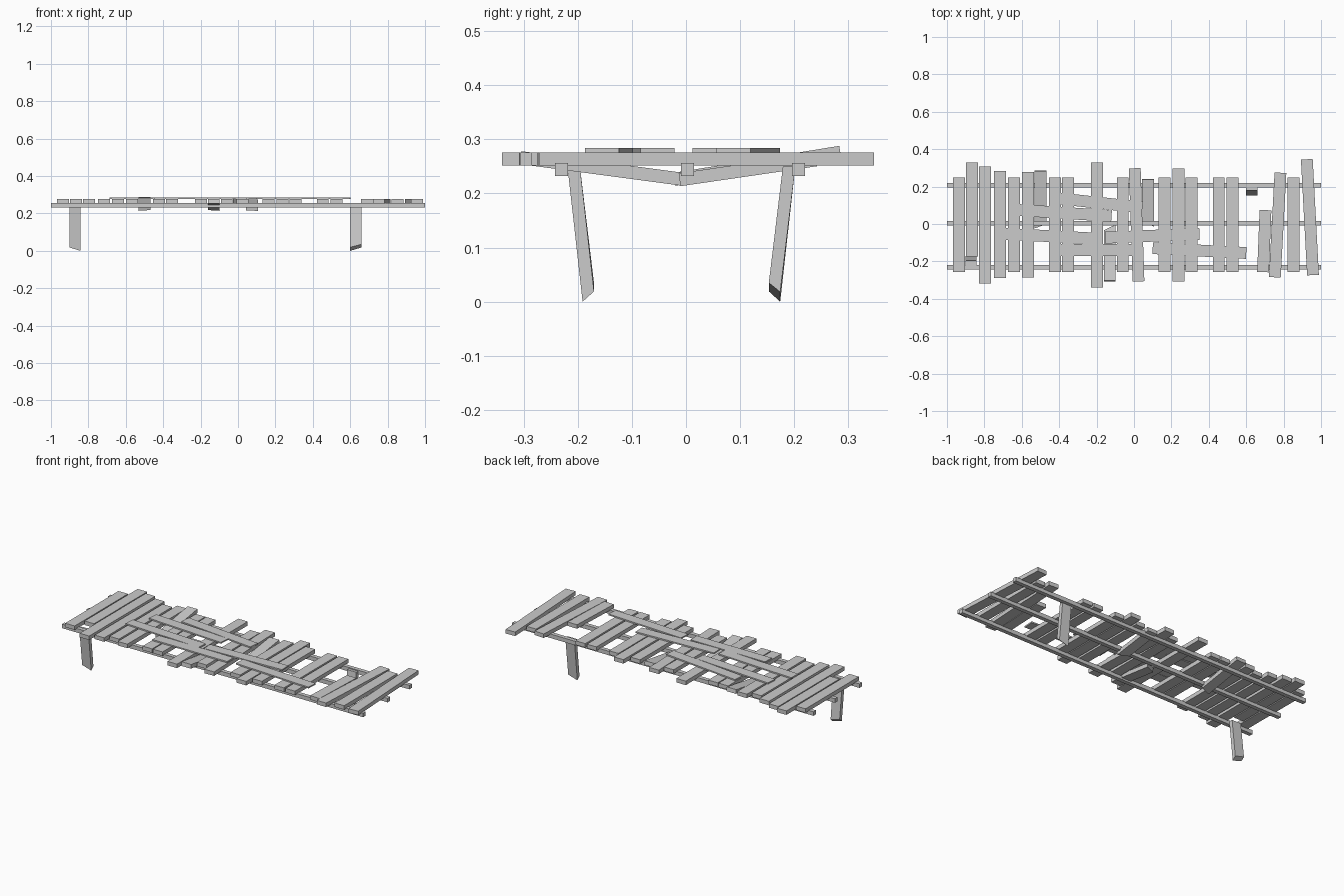
import bpy
import bmesh
from mathutils import Vector


def solid(name, bottom, top):
    # closed prism between two matching quads
    bm = bmesh.new()
    b = [bm.verts.new(p) for p in bottom]
    t = [bm.verts.new(p) for p in top]
    bm.faces.new(b[::-1])
    bm.faces.new(t)
    for i in range(4):
        j = (i + 1) % 4
        bm.faces.new((b[i], b[j], t[j], t[i]))
    bmesh.ops.recalc_face_normals(bm, faces=bm.faces)
    me = bpy.data.meshes.new(name)
    bm.to_mesh(me)
    bm.free()
    ob = bpy.data.objects.new(name, me)
    bpy.context.collection.objects.link(ob)
    return ob


def board(name, a, b, width=0.063, thick=0.024, skew=0.0):
    # board along the centre line a-b; skew slants the end at b
    a, b = Vector(a), Vector(b)
    d = (b - a).normalized()
    side = d.cross(Vector((0, 0, 1))).normalized() * width / 2
    up = side.cross(d).normalized() * thick / 2
    s = d * skew
    ring = [a - side, a + side, b + side + s, b - side - s]
    return solid(name, [p - up for p in ring], [p + up for p in ring])


# Three long support beams
for y in (-0.23, 0.003, 0.208):
    board("support_beam", (-1, y, 0.244), (1, y, 0.244), 0.024, 0.024)

# Cross planks of standard length
Z = 0.264
for x in (-0.936, -0.642, -0.422, -0.353, -0.06, 0.163, 0.238 + 0.069,
          0.453, 0.527, 0.853):
    board("deck_plank", (x, -0.257, Z), (x, 0.248, Z))

# Irregular cross planks: x and y of the front end, x and y of the back end
for x0, y0, x1, y1 in (
        (-0.866, -0.173, -0.866, 0.33), (-0.797, -0.318, -0.797, 0.308),
        (-0.717, -0.29, -0.717, 0.283), (-0.567, -0.285, -0.567, 0.277),
        (-0.198, -0.34, -0.198, 0.33), (0.024, -0.307, 0.004, 0.298),
        (0.238, -0.307, 0.238, 0.298), (0.69, -0.257, 0.703, 0.074),
        (0.753, -0.285, 0.783, 0.274), (0.957, -0.273, 0.924, 0.346)):
    board("uneven_plank", (x0, y0, Z), (x1, y1, Z))

# Snapped planks sagging to the middle
board("broken_plank", (-0.5, 0.285, 0.276), (-0.5, -0.01, 0.228), skew=0.012)
board("broken_plank", (0.075, 0.24, 0.262), (0.075, 0.0, 0.227), skew=-0.012)
board("broken_plank", (-0.13, -0.305, 0.266), (-0.13, -0.02, 0.228), skew=0.015)

# Thin walking boards laid lengthwise on top
for x0, y0, x1, y1 in (
        (-0.45, 0.142, 0.045, 0.088), (-0.62, 0.075, -0.12, 0.043),
        (-0.685, -0.053, -0.183, -0.079), (-0.155, -0.073, 0.35, -0.053),
        (-0.45, -0.139, 0.047, -0.139), (0.10, -0.129, 0.60, -0.155)):
    board("top_board", (x0, y0, 0.28), (x1, y1, 0.28), 0.063, 0.008)

# Two leaning legs with mitred feet (x of low side, x of high side, y sign)
for name, lo, hi, s in (("front_leg", -0.841, -0.901, -1),
                        ("back_leg", 0.6, 0.66, 1)):
    dy = 0.0 if s < 0 else -0.017
    out_b, in_b = s * 0.191 + dy, s * 0.17 + dy
    out_t, in_t = s * 0.219 + dy, s * 0.196 + dy
    solid(name,
          [(lo, out_b, 0.0), (hi, out_b, 0.018), (hi, in_b, 0.035), (lo, in_b, 0.019)],
          [(lo, out_t, 0.25), (hi, out_t, 0.25), (hi, in_t, 0.25), (lo, in_t, 0.25)])
